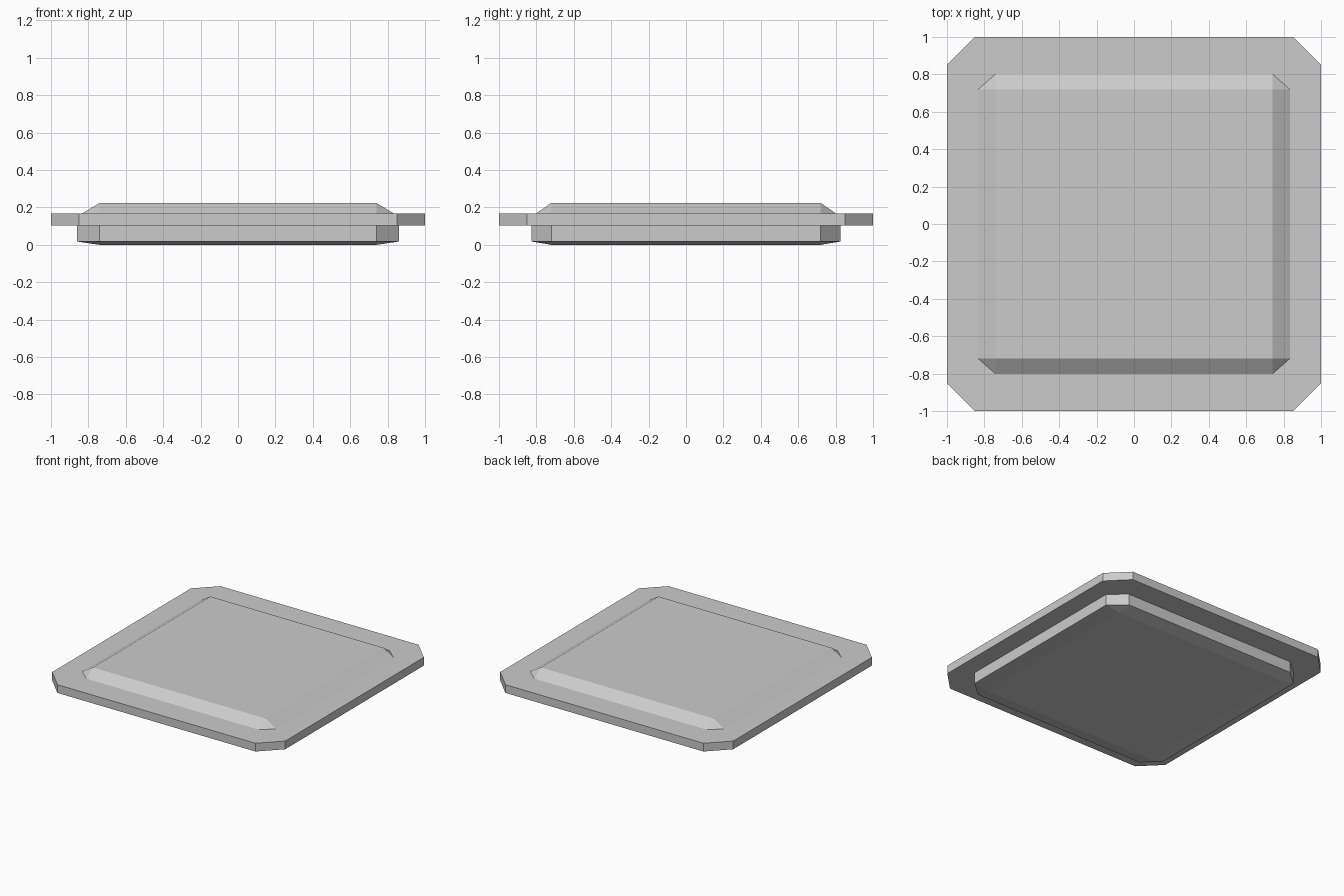
import bpy, bmesh

if "Cube" in bpy.data.objects:
    bpy.data.objects.remove(bpy.data.objects["Cube"])


def ring(bm, hx, hy, cx, cy, z):
    """Rectangle with chamfered corners: half sizes hx, hy and straight-edge half lengths cx, cy."""
    pts = [(hx, -cy), (hx, cy), (cx, hy), (-cx, hy),
           (-hx, cy), (-hx, -cy), (-cx, -hy), (cx, -hy)]
    return [bm.verts.new((x, y, z)) for x, y in pts]


def loft(name, sections):
    """Stack chamfered sections into a closed flat-faced solid."""
    bm = bmesh.new()
    rings = [ring(bm, *s) for s in sections]
    for a, b in zip(rings, rings[1:]):
        for i in range(8):
            j = (i + 1) % 8
            bm.faces.new((a[i], a[j], b[j], b[i]))
    bm.faces.new(rings[0][::-1])
    bm.faces.new(rings[-1])
    # merge corners where a section is a plain rectangle
    bmesh.ops.remove_doubles(bm, verts=bm.verts, dist=1e-4)
    bmesh.ops.recalc_face_normals(bm, faces=bm.faces)
    mesh = bpy.data.meshes.new(name)
    bm.to_mesh(mesh)
    bm.free()
    obj = bpy.data.objects.new(name, mesh)
    bpy.context.collection.objects.link(obj)
    return obj


# Bevelled slab: shallow slope below, steeper slope on top
loft("slab_body", [
    (0.74, 0.72, 0.74, 0.72, 0.0),
    (0.86, 0.825, 0.74, 0.72, 0.018),
    (0.86, 0.825, 0.74, 0.72, 0.152),
    (0.74, 0.72, 0.74, 0.72, 0.224),
])

# Thin surrounding rim with cut corners
loft("outer_rim", [
    (1.0, 1.0, 0.85, 0.85, 0.104),
    (1.0, 1.0, 0.85, 0.85, 0.168),
])
